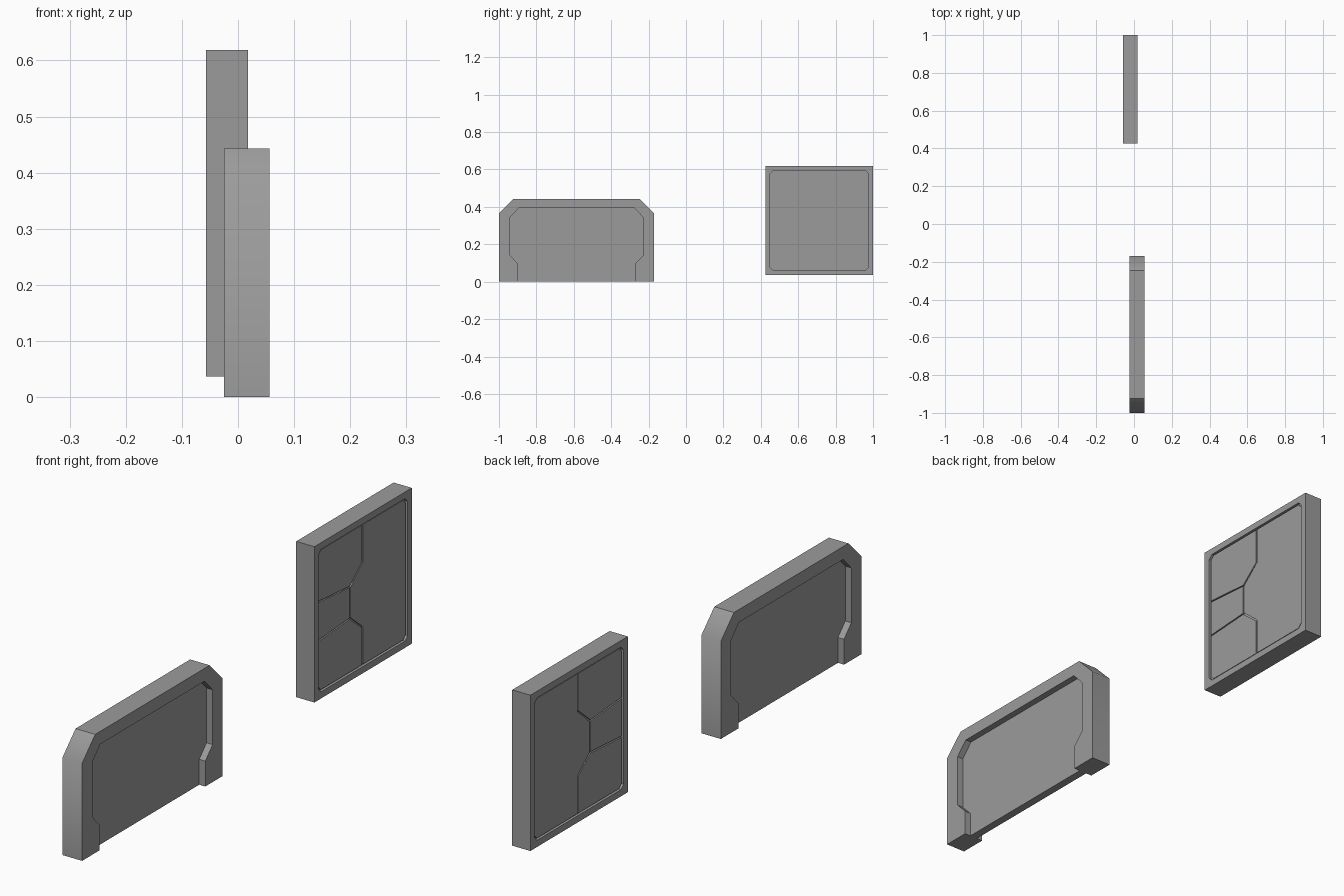
import bpy, bmesh

if "Cube" in bpy.data.objects:
    bpy.data.objects.remove(bpy.data.objects["Cube"])

grey = bpy.data.materials.new("dark_grey")
grey.diffuse_color = (0.33, 0.33, 0.33, 1)
grey.use_nodes = True
grey.node_tree.nodes["Principled BSDF"].inputs["Base Color"].default_value = grey.diffuse_color


def finish(bm, name):
    bmesh.ops.recalc_face_normals(bm, faces=bm.faces)
    mesh = bpy.data.meshes.new(name)
    bm.to_mesh(mesh)
    bm.free()
    mesh.materials.append(grey)
    obj = bpy.data.objects.new(name, mesh)
    bpy.context.collection.objects.link(obj)
    return obj


def prism(name, profile, x0, x1, soft=()):
    """Extrude a closed (y, z) profile; edges at the soft points stay smooth."""
    bm = bmesh.new()
    a = [bm.verts.new((x0, y, z)) for y, z in profile]
    b = [bm.verts.new((x1, y, z)) for y, z in profile]
    bm.faces.new(a)
    bm.faces.new(b[::-1])
    for i in range(len(a)):
        j = (i + 1) % len(a)
        bm.faces.new((a[i], a[j], b[j], b[i]))
    if soft:
        for f in bm.faces:
            f.smooth = True
        for e in bm.edges:
            e.smooth = False
        for i in soft:
            bm.edges.get((a[i], b[i])).smooth = True
    return finish(bm, name)


def ring(name, outer, inner, x0, x1):
    """Square frame: 4 outer corners around 8 inner points (chamfered corners)."""
    bm = bmesh.new()
    o = [[bm.verts.new((x, *p)) for p in outer] for x in (x0, x1)]
    n = [[bm.verts.new((x, *p)) for p in inner] for x in (x0, x1)]
    for k in (0, 1):
        for i in range(4):
            j = (i + 1) % 4
            bm.faces.new((o[k][i], o[k][j], n[k][2 * j], n[k][2 * i + 1]))
            bm.faces.new((o[k][i], n[k][2 * i + 1], n[k][2 * i]))
    for loop in (o, n):
        m = len(loop[0])
        for i in range(m):
            j = (i + 1) % m
            bm.faces.new((loop[0][i], loop[0][j], loop[1][j], loop[1][i]))
    return finish(bm, name)


def mirrored(half, cy):
    return half + [(2 * cy - y, z) for y, z in reversed(half)]


# wide doorway frame with recessed panel on both sides
CY = -0.585
outer = mirrored([(-1, 0), (-1, 0.365), (-0.923, 0.443)], CY)
opening = mirrored([(-0.897, 0), (-0.897, 0.095), (-0.94, 0.14),
                    (-0.94, 0.345), (-0.893, 0.395)], CY)
prism("doorway_frame", outer + opening[::-1], -0.025, 0.056, soft=(1, 4))
prism("doorway_panel", opening, 0.0, 0.031)

# square hatch frame
Y0, Y1, Z0, Z1 = 0.425, 1.0, 0.037, 0.619
X0, X1 = -0.057, 0.018
W, C = 0.025, 0.015
a, b, c, d = Y0 + W, Y1 - W, Z0 + W, Z1 - W
hole = [(a, c + C), (a + C, c), (b - C, c), (b, c + C),
        (b, d - C), (b - C, d), (a + C, d), (a, d - C)]
ring("hatch_frame", [(Y0, Z0), (Y1, Z0), (Y1, Z1), (Y0, Z1)], hole, X0, X1)

# backing seen at the bottom of the seams
prism("hatch_core", hole, X0 + 0.010, X1 - 0.010)

# interlocking hatch plates, separated by thin seams
G, E = 0.0025, 0.005
a, b, c, d = a + E, b - E, c + E, d - E
S, N = 0.715, 0.642
plates = {
    "hatch_right_plate": [(S + G, c), (b - C, c), (b, c + C), (b, d - C), (b - C, d),
                          (S + G, d), (S + G, 0.449), (N + G, 0.383),
                          (N + G, 0.269), (S + G, 0.207)],
    "hatch_upper_plate": [(a, 0.40 + G), (N - G, 0.386 + G), (S - G, 0.451),
                          (S - G, d), (a + C, d), (a, d - C)],
    "hatch_lower_plate": [(a, 0.255 - G), (N - G, 0.267 - G), (S - G, 0.205),
                          (S - G, c), (a + C, c), (a, c + C)],
    "hatch_latch_plate": [(a, 0.255 + G), (N - G, 0.267 + G),
                          (N - G, 0.386 - G), (a, 0.40 - G)],
}
for name, profile in plates.items():
    prism(name, profile, X0 + 0.004, X1 - 0.004)
